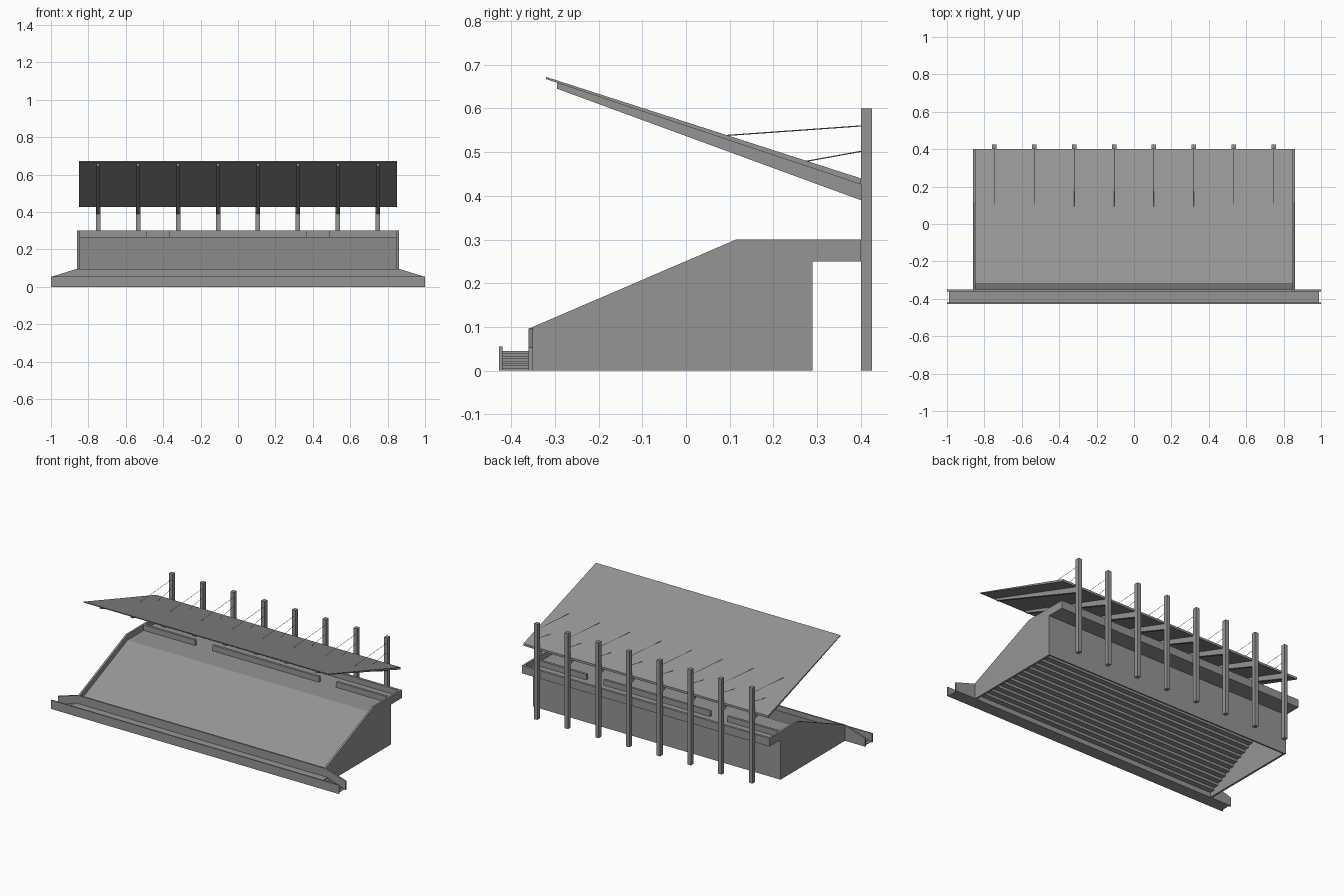
import bpy
import bmesh
from mathutils import Vector

cube = bpy.data.objects.get("Cube")
if cube:
    bpy.data.objects.remove(cube, do_unlink=True)

concrete = bpy.data.materials.new("plain_grey")
concrete.use_nodes = True
GREY = (0.3, 0.3, 0.3, 1)
concrete.diffuse_color = GREY
concrete.node_tree.nodes["Principled BSDF"].inputs["Base Color"].default_value = GREY


def extrude(name, outline, to_3d, offset):
    """Closed outline placed in 3D by to_3d and extruded by offset."""
    bm = bmesh.new()
    face = bm.faces.new([bm.verts.new(to_3d(*p)) for p in outline])
    new = bmesh.ops.extrude_face_region(bm, geom=[face])["geom"]
    verts = [v for v in new if isinstance(v, bmesh.types.BMVert)]
    bmesh.ops.translate(bm, vec=offset, verts=verts)
    bmesh.ops.recalc_face_normals(bm, faces=bm.faces)
    mesh = bpy.data.meshes.new(name)
    bm.to_mesh(mesh)
    bm.free()
    mesh.materials.append(concrete)
    obj = bpy.data.objects.new(name, mesh)
    bpy.context.collection.objects.link(obj)
    return obj


def along_x(name, outline, x0, x1):
    return extrude(name, outline, lambda y, z: (x0, y, z), (x1 - x0, 0, 0))


def along_y(name, outline, y0, y1):
    return extrude(name, outline, lambda x, z: (x, y0, z), (0, y1 - y0, 0))


def box(name, x0, x1, y0, y1, z0, z1):
    return along_x(name, [(y0, z0), (y1, z0), (y1, z1), (y0, z1)], x0, x1)


def cable(name, start, end):
    curve = bpy.data.curves.new(name, "CURVE")
    curve.dimensions = "3D"
    curve.bevel_depth = 0.0013
    curve.bevel_resolution = 0
    spline = curve.splines.new("POLY")
    spline.points.add(1)
    for point, co in zip(spline.points, (start, end)):
        point.co = (*co, 1)
    curve.materials.append(concrete)
    bpy.context.collection.objects.link(bpy.data.objects.new(name, curve))


# Side walls of the stand
HALF, WALL = 0.86, 0.012
side = [(-0.36, 0), (-0.36, 0.096), (0.115, 0.3), (0.4, 0.3),
        (0.4, 0.25), (0.29, 0.25), (0.29, 0)]
along_x("left_side_wall", side, HALF - WALL, HALF)
along_x("right_side_wall", side, -HALF, WALL - HALF)

# Sloped terrace with a stepped underside, and the flat walkway behind it
inner = HALF - WALL
STEPS = 14
terrace = [(0.385, 0.25), (0.385, 0.265), (0.115, 0.265), (-0.35, 0.065)]
start, end = Vector((-0.35, 0.03)), Vector((0.115, 0.25))
run, rise = (end - start) / STEPS
for i in range(STEPS):
    y, z = start.x + i * run, start.y + i * rise
    terrace += [(y, z), (y + run, z)]
terrace.append(tuple(end))
along_x("terrace", terrace, -inner, inner)

# Rear wall, rear parapet and the low walls with aisle openings
box("rear_wall", -inner, inner, 0.28, 0.29, 0, 0.25)
box("rear_parapet", -inner, inner, 0.385, 0.4, 0.25, 0.3)
for name, x0, x1 in (("right_low_wall", -inner, -0.49),
                     ("middle_low_wall", -0.37, 0.37),
                     ("left_low_wall", 0.49, inner)):
    box(name, x0, x1, 0.275, 0.29, 0.265, 0.3)

# Front wall with ramped ends
along_y("front_wall", [(-1, 0), (1, 0), (1, 0.053), (HALF, 0.096),
                       (-HALF, 0.096), (-1, 0.053)], -0.36, -0.35)

# Front walkway with stairs at both ends, and its kerb
TREADS = 8
half_stairs = [((0.99 - i * 0.13 / TREADS), (i + k) * 0.045 / TREADS)
               for i in range(TREADS) for k in (0, 1)]
half_stairs.append((HALF, 0.045))
along_y("front_walkway",
        half_stairs + [(-x, z) for x, z in reversed(half_stairs)],
        -0.42, -0.36)
box("front_kerb", -1, 1, -0.428, -0.42, 0, 0.055)

# Columns with roof beams and tie cables
for i in range(8):
    x = (i - 3.5) * 0.2135
    box(f"column_{i + 1}", x - 0.012, x + 0.012, 0.4, 0.426, 0, 0.6)
    along_x(f"roof_beam_{i + 1}", [(-0.295, 0.645), (0.4, 0.39),
                                   (0.4, 0.427), (-0.295, 0.66)],
            x - 0.008, x + 0.008)
    cable(f"long_cable_{i + 1}", (x, 0.09, 0.538), (x, 0.402, 0.56))
    cable(f"short_cable_{i + 1}", (x, 0.275, 0.479), (x, 0.402, 0.502))

# Sloping roof
along_x("roof", [(-0.32, 0.667), (0.4, 0.426), (0.4, 0.44), (-0.32, 0.672)],
        -0.85, 0.85)
